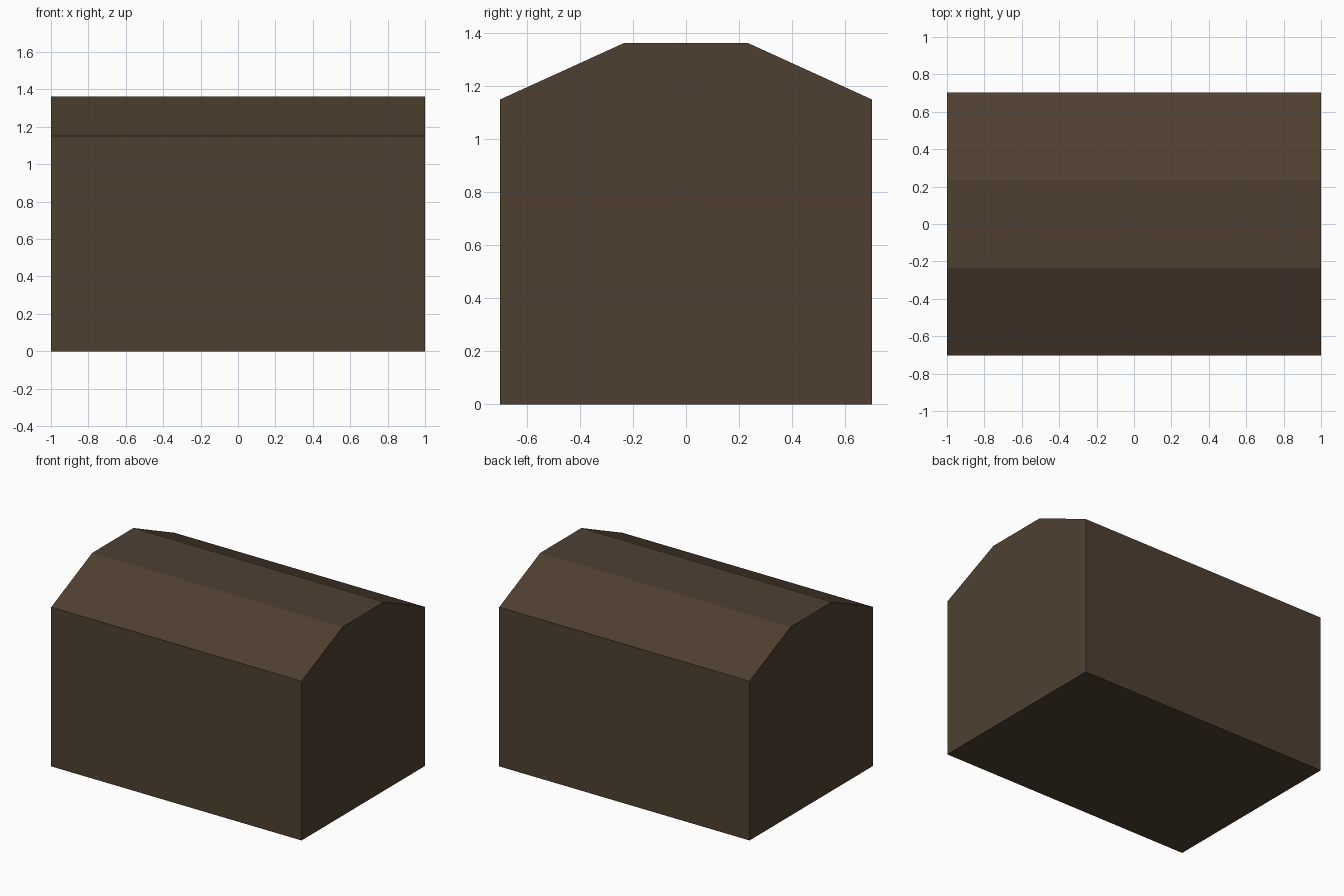
import bpy
import bmesh

if "Cube" in bpy.data.objects:
    bpy.data.objects.remove(bpy.data.objects["Cube"])

LENGTH = 2.0

# Half of the end profile (y, z), mirrored to make the full outline
half = [(0.703, 0.0), (0.703, 1.15), (0.235, 1.363)]
profile = half + [(-y, z) for y, z in reversed(half)]

# Dark brown wood
brown = bpy.data.materials.new("dark_brown")
brown.diffuse_color = (0.077, 0.051, 0.031, 1.0)
brown.use_nodes = True
brown.node_tree.nodes["Principled BSDF"].inputs["Base Color"].default_value = brown.diffuse_color

# Chest body with domed lid: end profile extruded along x
bm = bmesh.new()
end = bm.faces.new([bm.verts.new((-LENGTH / 2, y, z)) for y, z in profile])
ext = bmesh.ops.extrude_face_region(bm, geom=[end], use_keep_orig=True)
moved = [v for v in ext["geom"] if isinstance(v, bmesh.types.BMVert)]
bmesh.ops.translate(bm, verts=moved, vec=(LENGTH, 0, 0))
bmesh.ops.recalc_face_normals(bm, faces=bm.faces)

mesh = bpy.data.meshes.new("chest")
bm.to_mesh(mesh)
bm.free()
mesh.materials.append(brown)
chest = bpy.data.objects.new("chest", mesh)
bpy.context.collection.objects.link(chest)
